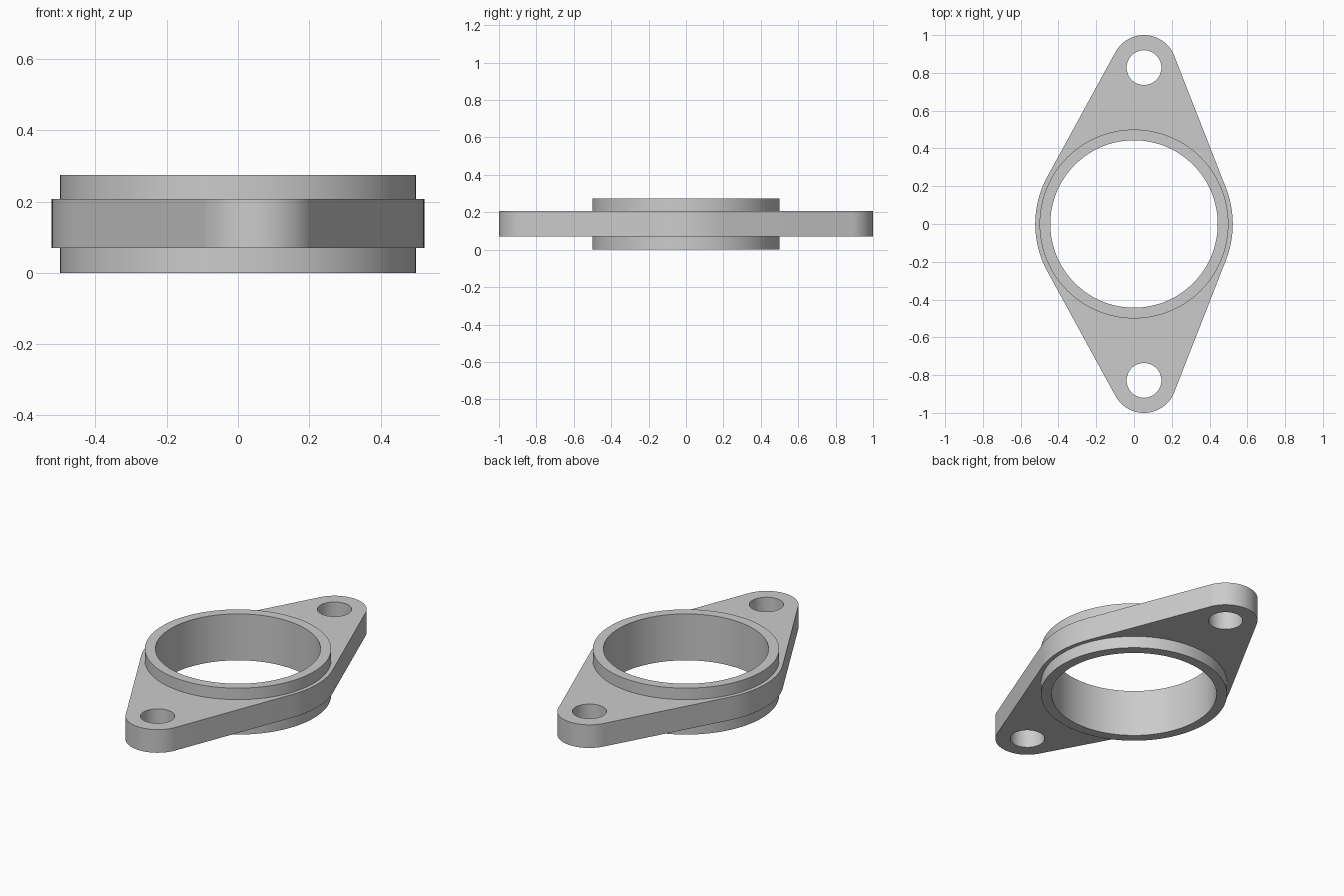
import bpy
import bmesh
from math import cos, sin, pi, radians
from mathutils import Vector
from mathutils.geometry import convex_hull_2d

if "Cube" in bpy.data.objects:
    bpy.data.objects.remove(bpy.data.objects["Cube"], do_unlink=True)

HEIGHT = 0.275                      # collar, full height
PLATE_BOTTOM, PLATE_TOP = 0.07, 0.207
COLLAR_R, BORE_R, HUB_R = 0.5, 0.443, 0.523
EAR_X, EAR_Y, EAR_R, BOLT_R = 0.053, 0.828, 0.172, 0.092
SEGMENTS = 128

grey = bpy.data.materials.new("plain_grey")
grey.use_nodes = True
grey.diffuse_color = (0.6, 0.6, 0.6, 1)
grey.node_tree.nodes["Principled BSDF"].inputs["Base Color"].default_value = (0.6, 0.6, 0.6, 1)


def circle(x, y, r, n=SEGMENTS):
    return [Vector((x + r * cos(2 * pi * i / n), y + r * sin(2 * pi * i / n))) for i in range(n)]


def prism(name, outline, bottom, top):
    """Extrude a flat outline between two heights."""
    bm = bmesh.new()
    face = bm.faces.new([bm.verts.new((p.x, p.y, bottom)) for p in outline])
    grown = bmesh.ops.extrude_face_region(bm, geom=[face], use_keep_orig=True)
    moved = [v for v in grown["geom"] if isinstance(v, bmesh.types.BMVert)]
    bmesh.ops.translate(bm, verts=moved, vec=(0, 0, top - bottom))
    bmesh.ops.recalc_face_normals(bm, faces=bm.faces)
    mesh = bpy.data.meshes.new(name)
    bm.to_mesh(mesh)
    bm.free()
    mesh.materials.append(grey)
    obj = bpy.data.objects.new(name, mesh)
    bpy.context.collection.objects.link(obj)
    return obj


def combine(target, helper, operation):
    """Apply a boolean, then discard the helper."""
    mod = target.modifiers.new(operation.lower(), "BOOLEAN")
    mod.operation, mod.solver, mod.object = operation, "EXACT", helper
    helper.hide_render = True
    bpy.context.view_layer.objects.active = target
    bpy.ops.object.modifier_apply(modifier=mod.name)
    bpy.data.objects.remove(helper, do_unlink=True)


# Plate: hub and two ears joined by tangent lines
points = circle(0, 0, HUB_R)
for side in (-1, 1):
    points += circle(EAR_X, side * EAR_Y, EAR_R)
outline = [points[i] for i in convex_hull_2d(points)]
flange = prism("flange", outline, PLATE_BOTTOM, PLATE_TOP)

# Collar standing proud on both faces
combine(flange, prism("collar", circle(0, 0, COLLAR_R), 0, HEIGHT), "UNION")

# Central bore and the bolt hole in each ear
combine(flange, prism("bore_cutter", circle(0, 0, BORE_R), -0.1, HEIGHT + 0.1), "DIFFERENCE")
for side in (-1, 1):
    hole = prism("bolt_cutter", circle(EAR_X, side * EAR_Y, BOLT_R, 64), -0.1, HEIGHT + 0.1)
    combine(flange, hole, "DIFFERENCE")

# Smooth walls, sharp rims
bpy.ops.object.select_all(action="DESELECT")
flange.select_set(True)
bpy.context.view_layer.objects.active = flange
bpy.ops.object.shade_smooth_by_angle(angle=radians(30))
